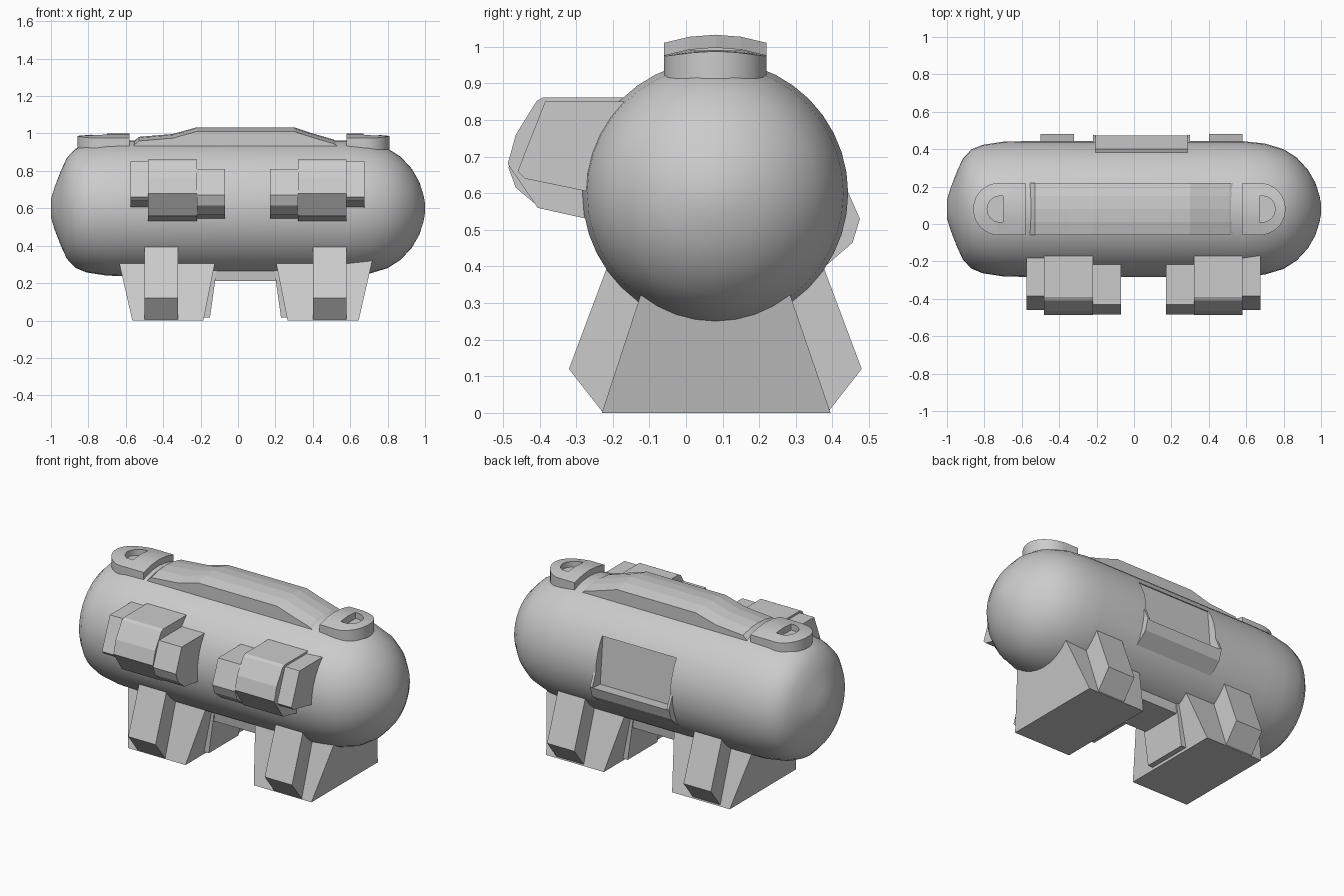
import bpy, bmesh, math

if "Cube" in bpy.data.objects:
    bpy.data.objects.remove(bpy.data.objects["Cube"])

CY, CZ = 0.08, 0.60   # axis of the tank


def loft(name, rings, smooth=None):
    """Skin equal-length closed rings of points and cap both ends."""
    bm = bmesh.new()
    vs = [[bm.verts.new(p) for p in r] for r in rings]
    n = len(vs[0])
    for a, b in zip(vs, vs[1:]):
        for i in range(n):
            j = (i + 1) % n
            bm.faces.new((a[i], a[j], b[j], b[i]))
    bm.faces.new(vs[0])
    bm.faces.new(vs[-1])
    bmesh.ops.recalc_face_normals(bm, faces=bm.faces)
    me = bpy.data.meshes.new(name)
    bm.to_mesh(me)
    bm.free()
    ob = bpy.data.objects.new(name, me)
    bpy.context.collection.objects.link(ob)
    if smooth:
        shade(ob, smooth)
    return ob


def select(ob):
    bpy.ops.object.select_all(action='DESELECT')
    ob.select_set(True)
    bpy.context.view_layer.objects.active = ob


def shade(ob, deg):
    select(ob)
    bpy.ops.object.shade_smooth_by_angle(angle=math.radians(deg))


def prism(name, profile, x0, x1):
    """Extrude a (y, z) profile along x."""
    return loft(name, [[(x, y, z) for y, z in profile] for x in (x0, x1)])


def cut(ob, cutter):
    m = ob.modifiers.new("cut", 'BOOLEAN')
    m.operation = 'DIFFERENCE'
    m.solver = 'EXACT'
    m.object = cutter
    select(ob)
    bpy.ops.object.modifier_apply(modifier=m.name)
    cutter.hide_render = True
    cutter.hide_viewport = True


# Tank body: lathe around x, left end slightly fuller
prof = [(-1, .05), (-.98, .115), (-.945, .205), (-.915, .27), (-.87, .318), (-.81, .343),
        (-.70, .36), (-.58, .363), (.58, .363), (.70, .35), (.80, .32), (.87, .275),
        (.93, .21), (.97, .14), (.992, .07), (1, .025)]
N = 40
body = loft("tank_body", [[(x, CY + r * math.cos(2 * math.pi * i / N),
                            CZ + r * math.sin(2 * math.pi * i / N)) for i in range(N)]
                          for x, r in prof])

# Rear pocket: protruding lip plus a recess cut into lip and body
lip = prism("pocket_lip", [(.3, .40), (.38, .40), (.455, .465), (.475, .53), (.44, .61), (.3, .61)],
            -.22, .30)
pocket = prism("pocket_cutter", [(.375, .80), (.40, .52), (.6, .535), (.6, .80)], -.205, .285)
cut(body, pocket)
cut(lip, pocket)
shade(body, 32)


# Top strip and end caps share a crowned cross-section
def crowned(x, w, h, base):
    ts = [-1, -.5, 0, .5, 1]
    top = [(x, CY + t * w, h - .022 * (t * w / .14) ** 2) for t in ts]
    return [(x, CY - w, base)] + top + [(x, CY + w, base)]


loft("top_strip", [crowned(x, .14, h, .90) for x, h in
     [(-.555, .96), (-.53, .982), (-.35, .997), (-.22, 1.033), (.30, 1.033),
      (.40, 1.0), (.51, .968), (.54, .95)]])

for side, flat, c, hole in ((-1, -.58, -.72, -.70), (1, .58, .67, .67)):
    rings = [crowned(flat, .14, .999, .88)]
    for k in range(9):
        a = math.radians(k * 10.6)
        rings.append(crowned(c + side * .14 * math.sin(a), .14 * math.cos(a),
                             .999 - .012 * math.sin(a), .88))
    cap = loft("end_cap", rings)
    # D-shaped finger hole
    d = [(hole, CY - .07), (hole, CY + .07)]
    for k in range(9):
        a = math.radians(90 - k * 22.5)
        d.append((hole + side * (.02 + .065 * math.cos(a)), CY + .07 * math.sin(a)))
    cut(cap, loft("hole_cutter", [[(x, y, z) for x, y in d] for z in (.957, 1.1)]))
    shade(cap, 30)

# Front pods: three stepped blocks each, mirrored about x = 0.05
main = [(-.10, .862), (-.39, .862), (-.408, .852), (-.465, .76), (-.487, .68),
        (-.405, .56), (-.27, .53), (-.10, .53)]
inner = [(-.10, .82), (-.22, .81), (-.43, .81), (-.485, .67), (-.465, .615), (-.405, .565),
         (-.27, .545), (-.10, .545)]
outer = [(-.10, .85), (-.385, .85), (-.46, .66), (-.44, .64), (-.27, .605), (-.10, .605)]
for s in (-1, 1):
    for name, p, a, b in (("pod_main", main, .27, .53), ("pod_inner", inner, .12, .27),
                          ("pod_outer", outer, .53, .625)):
        prism(name, p, .05 + s * a, .05 + s * b)


def rect(x0, x1, y0, y1, z):
    return [(x0, y0, z), (x1, y0, z), (x1, y1, z), (x0, y1, z)]


# Legs: tapered saddle, inner boss and front/back foot panels, mirrored about x = 0.04
panel = [(0, .42), (-.215, .40), (-.32, .12), (-.23, .005), (0, .005)]
for s in (-1, 1):
    def mx(x):
        return .04 + s * x
    loft("leg_saddle", [rect(mx(.225), mx(.605), -.23, .395, 0),
                        rect(mx(.155), mx(.685), -.115, .275, .35)])
    loft("leg_boss", [rect(mx(.19), mx(.4), -.06, .22, .015),
                      rect(mx(.15), mx(.4), -.06, .22, .30)])
    for f in (0, 1):
        prof2 = [(2 * CY - y if f else y, z) for y, z in panel]
        prism("foot_panel", prof2, mx(.36), mx(.54))

# Flat keel between the legs
loft("keel", [rect(-.2, .26, -.05, .21, .21), rect(-.2, .26, -.06, .22, .30)])
